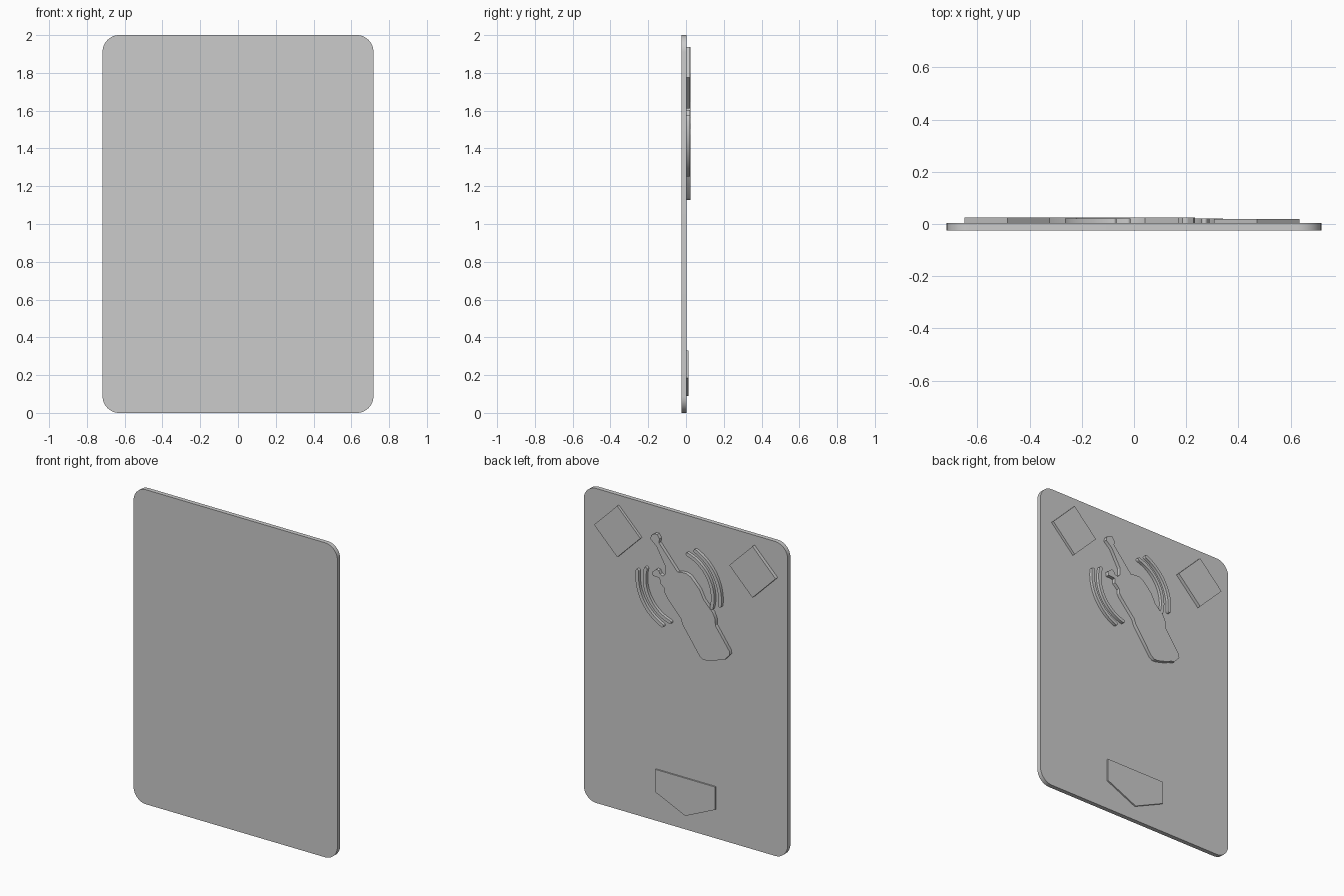
import bpy, bmesh, math

if "Cube" in bpy.data.objects:
    bpy.data.objects.remove(bpy.data.objects["Cube"])

PLATE_FRONT, PLATE_BACK = -0.025, 0.003


def slab(name, outline, y0, y1, smooth=True):
    """Extrude an (x, z) outline from y0 to y1."""
    bm = bmesh.new()
    face = bm.faces.new([bm.verts.new((x, y0, z)) for x, z in outline])
    ext = bmesh.ops.extrude_face_region(bm, geom=[face])
    for v in ext["geom"]:
        if isinstance(v, bmesh.types.BMVert):
            v.co.y = y1
    bmesh.ops.recalc_face_normals(bm, faces=bm.faces)
    me = bpy.data.meshes.new(name)
    bm.to_mesh(me)
    bm.free()
    ob = bpy.data.objects.new(name, me)
    bpy.context.collection.objects.link(ob)
    if smooth:
        bpy.ops.object.select_all(action='DESELECT')
        ob.select_set(True)
        bpy.context.view_layer.objects.active = ob
        bpy.ops.object.shade_smooth_by_angle(angle=math.radians(30))
    return ob


def arc(cx, cz, r, a0, a1, n):
    return [(cx + r * math.cos(math.radians(a0 + (a1 - a0) * i / n)),
             cz + r * math.sin(math.radians(a0 + (a1 - a0) * i / n))) for i in range(n + 1)]


# backing plate with rounded corners
W, R = 0.717, 0.088
plate = []
for cx, cz, a in ((W - R, 2 - R, 0), (R - W, 2 - R, 90), (R - W, R, 180), (W - R, R, 270)):
    plate += arc(cx, cz, R, a, a + 90, 12)
slab("backing_plate", plate, PLATE_FRONT, PLATE_BACK)

# diamond pads in the upper corners
for name, cx, top in (("diamond_pad_left", -0.485, 0.025), ("diamond_pad_right", 0.47, 0.02)):
    h = 0.163
    slab(name, [(cx + h, 1.775), (cx, 1.775 + h), (cx - h, 1.775), (cx, 1.775 - h)],
         PLATE_BACK, top, False)

# five-sided pad at the bottom
slab("bottom_pad", [(-0.213, 0.33), (0.207, 0.33), (0.207, 0.185), (-0.003, 0.09), (-0.213, 0.185)],
     PLATE_BACK, 0.012, False)

# tilted handset silhouette: antenna, shoulder, body, side knob
handset = [
    (0.233, 1.794), (0.228, 1.818), (0.205, 1.834), (0.185, 1.834), (0.169, 1.811), (0.173, 1.784),
    (0.042, 1.633), (0.015, 1.640), (-0.020, 1.640), (-0.049, 1.628),
    (-0.113, 1.562), (-0.141, 1.506), (-0.205, 1.442), (-0.222, 1.405), (-0.224, 1.364),
    (-0.322, 1.228), (-0.325, 1.205), (-0.289, 1.165), (-0.262, 1.160),
    (-0.235, 1.146), (-0.160, 1.126), (-0.135, 1.126), (-0.113, 1.140),
    (0.007, 1.309), (0.020, 1.345), (0.115, 1.450), (0.132, 1.475), (0.134, 1.504),
    (0.165, 1.532), (0.168, 1.560), (0.183, 1.563), (0.216, 1.564), (0.219, 1.589),
    (0.190, 1.612), (0.175, 1.608), (0.165, 1.588), (0.145, 1.580), (0.128, 1.600),
    (0.127, 1.645), (0.190, 1.757),
]
slab("handset", handset, PLATE_BACK, 0.025)

# curved wave bars on both sides of the handset
CX, CZ, HALF = 0.038, 1.530, 0.011
for side, mid in (("left", 150), ("right", 330)):
    for ring, r, sweep in (("inner", 0.240, 45), ("outer", 0.292, 36.5)):
        a0, a1 = mid - sweep, mid + sweep
        ends = []
        for a, start in ((a1, a1), (a0, a0 + 180)):
            ex = CX + r * math.cos(math.radians(a))
            ez = CZ + r * math.sin(math.radians(a))
            ends.append(arc(ex, ez, HALF, start, start + 180, 8)[1:-1])
        bar = (arc(CX, CZ, r + HALF, a0, a1, 20) + ends[0]
               + arc(CX, CZ, r - HALF, a1, a0, 20) + ends[1])
        slab(f"wave_bar_{side}_{ring}", bar, PLATE_BACK, 0.022)
